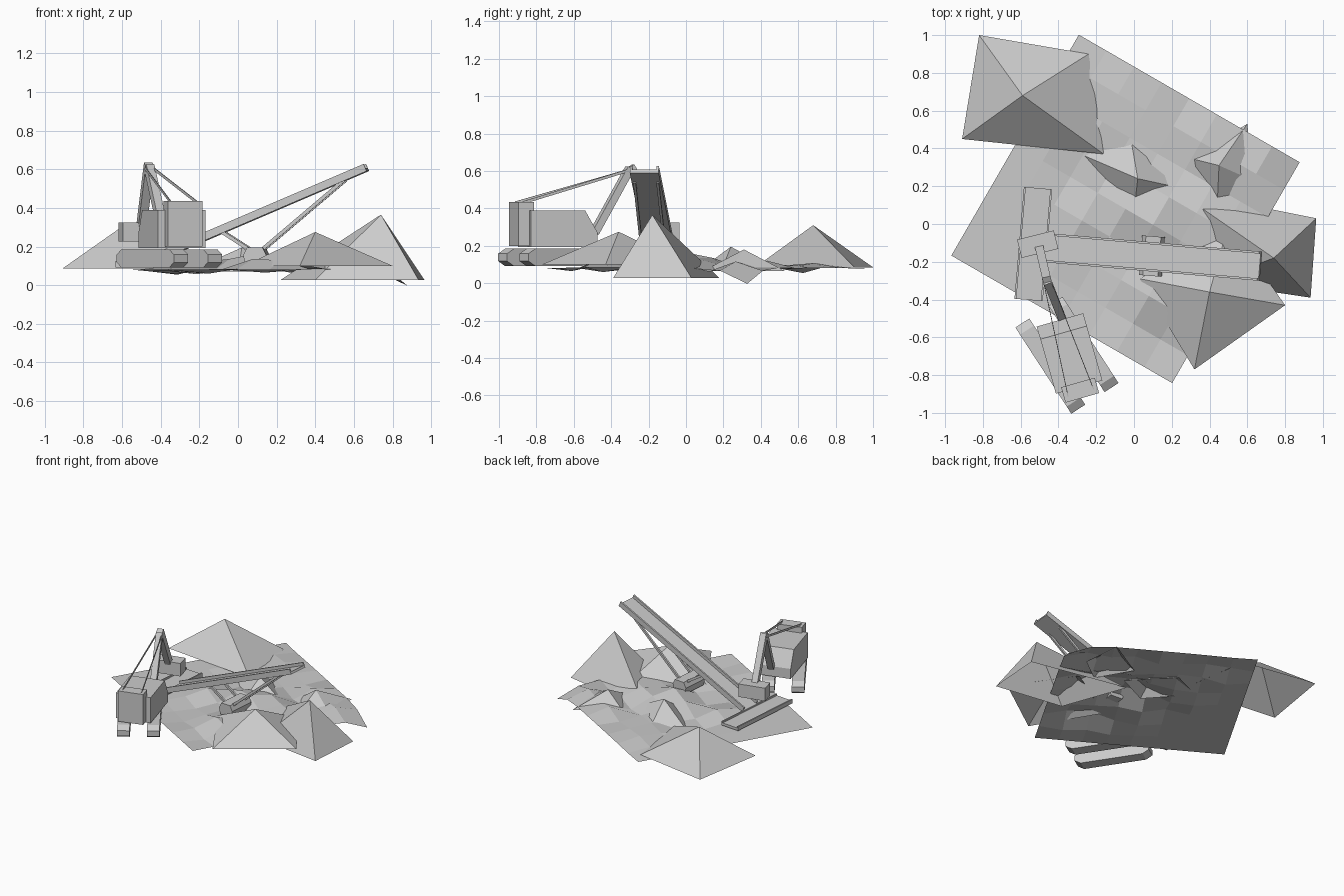
import bpy, bmesh, math, random
from mathutils import Vector, Matrix

if "Cube" in bpy.data.objects:
    bpy.data.objects.remove(bpy.data.objects["Cube"])

random.seed(4)
UP = Vector((0, 0, 1))


def make(name, verts, faces, mat=Matrix()):
    bm = bmesh.new()
    vs = [bm.verts.new(mat @ Vector(v)) for v in verts]
    for f in faces:
        bm.faces.new([vs[i] for i in f])
    bmesh.ops.recalc_face_normals(bm, faces=bm.faces)
    me = bpy.data.meshes.new(name)
    bm.to_mesh(me)
    bm.free()
    ob = bpy.data.objects.new(name, me)
    bpy.context.collection.objects.link(ob)
    return ob


def prism(name, profile, half, mat):
    """Profile in local y-z, extruded along local x by +-half."""
    n = len(profile)
    verts = [(s * half, y, z) for s in (-1, 1) for y, z in profile]
    faces = [list(range(n)), list(range(n, 2 * n))]
    faces += [[i, (i + 1) % n, n + (i + 1) % n, n + i] for i in range(n)]
    return make(name, verts, faces, mat)


def box(name, size, mat):
    y, z = size[1] / 2, size[2] / 2
    return prism(name, [(-y, -z), (y, -z), (y, z), (-y, z)], size[0] / 2, mat)


def along(a, b):
    """Frame at the middle of a-b with local x running from a to b."""
    a, b = Vector(a), Vector(b)
    x = (b - a).normalized()
    y = UP.cross(x).normalized()
    m = Matrix((x, y, x.cross(y))).transposed().to_4x4()
    return Matrix.Translation((a + b) / 2) @ m, (b - a).length


def beam(name, a, b, w, h):
    m, length = along(a, b)
    return box(name, (length, w, h), m)


def channel(name, a, b, w, floor, rail, t):
    """Trough with a raised rail on either side."""
    m, length = along(a, b)
    h = w / 2
    prof = [(-h, -floor), (h, -floor), (h, rail), (h - t, rail),
            (h - t, 0), (t - h, 0), (t - h, rail), (-h, rail)]
    return prism(name, prof, length / 2, m)


def pile(name, base, z, apex):
    """Pyramid heap, open underneath."""
    n = len(base)
    verts = [(x, y, z) for x, y in base] + [apex]
    return make(name, verts, [[i, (i + 1) % n, n] for i in range(n)])


def frame(x, y, z, deg):
    return Matrix.Translation((x, y, z)) @ Matrix.Rotation(math.radians(deg), 4, 'Z')


# Rough quarry floor: a turned grid with hills, dips and a dropped corner
N, SIDE = 8, 1.35
hills = [(0.1, 0.07, 0.08, 0.11), (0.88, 0.33, -0.085, 0.13), (-0.2, 0.75, -0.03, 0.12),
         (0.2, -0.35, 0.03, 0.15), (0.42, 0.02, 0.03, 0.12)]
gm = frame(-0.045, 0.08, 0, -30)
verts = []
for j in range(N + 1):
    for i in range(N + 1):
        p = gm @ Vector(((i / N - 0.5) * SIDE, (j / N - 0.5) * SIDE, 0.082))
        p.z += sum(h * math.exp(-((p.x - x) ** 2 + (p.y - y) ** 2) / r ** 2)
                   for x, y, h, r in hills)
        if 0 < i < N and 0 < j < N and p.x > -0.35:
            p.z += random.uniform(-0.03, 0.045)
        verts.append(p)
W = N + 1
make("quarry_floor", verts, [[j * W + i, j * W + i + 1, (j + 1) * W + i + 1, (j + 1) * W + i]
                             for j in range(N) for i in range(N)])

# Spoil heaps
pile("back_heap", [(-0.82, 1.0), (-0.91, 0.45), (-0.16, 0.37), (-0.24, 0.9)], 0.085, (-0.59, 0.68, 0.31))
pile("right_heap", [(0.22, 0.18), (0.4, -0.31), (0.935, -0.39), (0.965, 0.03)], 0.027, (0.74, -0.18, 0.365))
pile("front_heap", [(0.03, -0.29), (0.32, -0.77), (0.80, -0.43), (0.5, 0.0)], 0.1, (0.4, -0.36, 0.275))
pile("small_heap", [(-0.26, 0.36), (-0.02, 0.47), (0.25, 0.19), (0.0, 0.07)], 0.07, (0.02, 0.24, 0.195))
pile("far_heap", [(0.29, 0.35), (0.6, 0.53), (0.63, 0.23), (0.44, 0.09)], 0.065, (0.45, 0.31, 0.18))

# Conveyor and feed trough
low, high = Vector((-0.46, -0.126, 0.125)), Vector((0.665, -0.223, 0.607))
channel("conveyor", low, high, 0.155, 0.018, 0.022, 0.012)
channel("feed_trough", (-0.508, 0.19, 0.112), (-0.558, -0.402, 0.112), 0.15, 0.02, 0.012, 0.01)

# Conveyor footing and its paired struts
foot = frame(0.095, -0.17, 0.155, -4.5)
fy = [(-0.05, -0.05), (0.05, -0.05), (0.06, 0.0), (0.04, 0.04), (-0.04, 0.04), (-0.06, 0.0)]
prism("conveyor_footing", fy, 0.105, foot @ Matrix.Rotation(math.pi / 2, 4, 'Z'))
side = Vector((0.078, 1, 0)).normalized() * 0.062
for s, tag in ((-1, "front"), (1, "back")):
    base = Vector((0.1, -0.172, 0.16)) + s * side
    for t, end in ((0.9, "long"), (0.34, "short")):
        top = low.lerp(high, t) + s * side - UP * 0.015
        beam(f"{tag}_{end}_strut", base, top, 0.014, 0.018)

# Excavator tracks with faceted ends
L, H = 0.272, 0.047
half = [(-L, -0.02), (-L + 0.045, -H), (L - 0.045, -H), (L, -0.02)]
track = half + [(y, -z) for y, z in reversed(half)]
for s, tag in ((-1, "left"), (1, "right")):
    m = frame(-0.355, -0.695, 0.138, 33) @ Matrix.Translation((s * 0.105, 0, 0))
    prism(tag + "_track", track, 0.044, m)

# Excavator house with sloped nose, and counterweight
house = frame(-0.337, -0.70, 0, 16)
prism("excavator_house", [(-0.17, 0.193), (0.2, 0.193), (0.2, 0.27), (0.13, 0.39), (-0.17, 0.39)], 0.128, house)
box("counterweight", (0.185, 0.085, 0.235), house @ Matrix.Translation((0, -0.187, 0.317)))

# Boom, stick, bucket and tie bars
tip = Vector((-0.46, -0.3, 0.605))
beam("boom", (-0.385, -0.49, 0.27), tip + UP * 0.01, 0.045, 0.04)
beam("stick", tip + Vector((0, 0.0, 0.02)), (-0.5, -0.13, 0.3), 0.045, 0.045)
box("bucket", (0.2, 0.1, 0.1), frame(-0.51, -0.107, 0.275, 14))
for s, tag in ((-1, "left"), (1, "right")):
    back = house @ Vector((s * 0.07, -0.2, 0.43))
    front = tip + Vector((s * 0.02, 0, 0))
    beam(tag + "_tie_bar", back, front, 0.004, 0.015)
